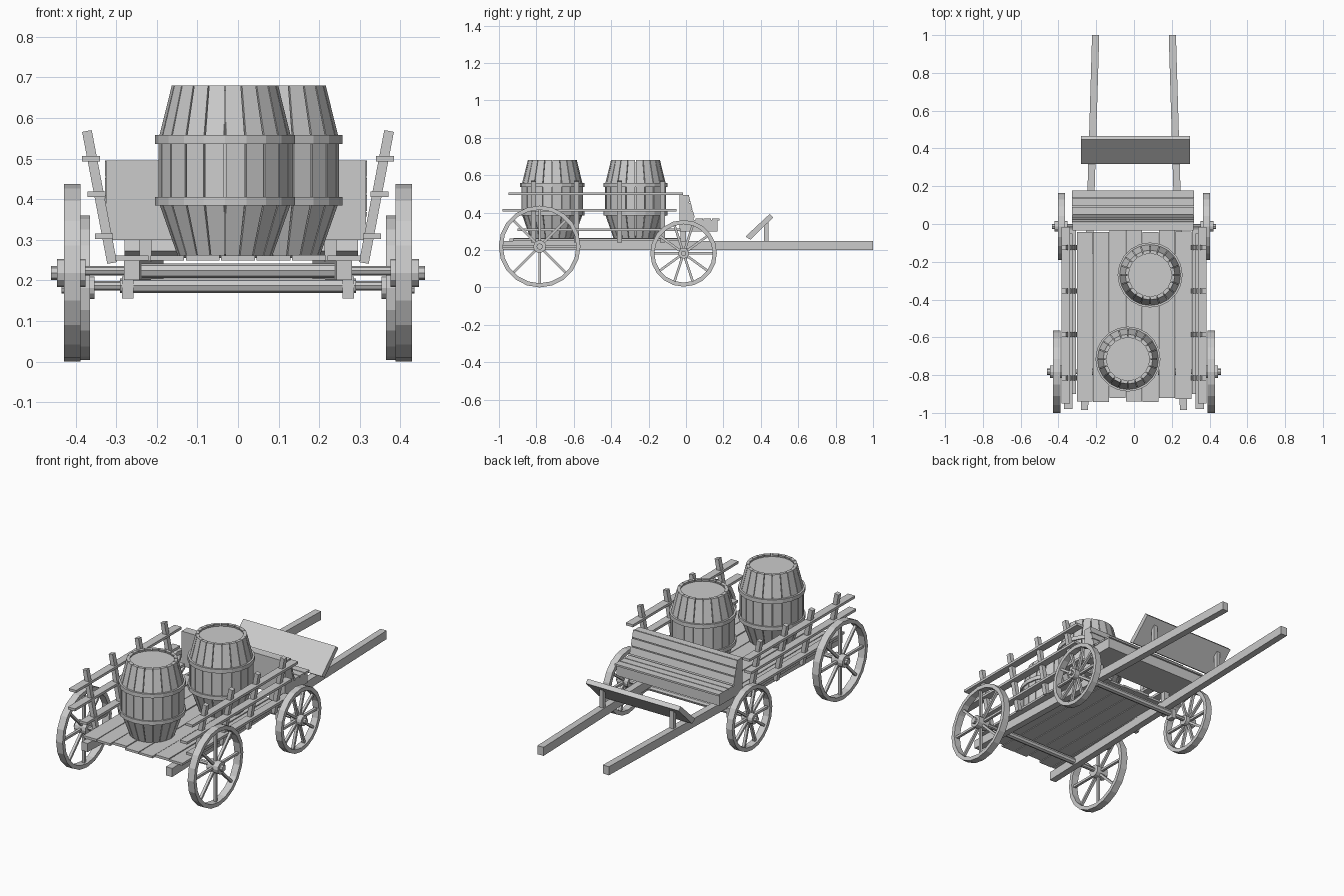
import bpy, bmesh, random
from math import sin, cos, pi, radians
from mathutils import Vector

if "Cube" in bpy.data.objects:
    bpy.data.objects.remove(bpy.data.objects["Cube"])

random.seed(4)


def finish(name, bm):
    bmesh.ops.recalc_face_normals(bm, faces=bm.faces)
    me = bpy.data.meshes.new(name)
    bm.to_mesh(me)
    bm.free()
    ob = bpy.data.objects.new(name, me)
    bpy.context.collection.objects.link(ob)
    return ob


def hexa(bm, a, b):
    """Solid between two matching polygon loops."""
    va = [bm.verts.new(p) for p in a]
    vb = [bm.verts.new(p) for p in b]
    n = len(a)
    bm.faces.new(va)
    bm.faces.new(vb[::-1])
    for i in range(n):
        j = (i + 1) % n
        bm.faces.new((va[i], vb[i], vb[j], va[j]))


def add_box(bm, x0, x1, y0, y1, z0, z1):
    ring = [(x0, y0), (x1, y0), (x1, y1), (x0, y1)]
    hexa(bm, [(x, y, z0) for x, y in ring], [(x, y, z1) for x, y in ring])


def box(name, *d):
    bm = bmesh.new()
    add_box(bm, *d)
    return finish(name, bm)


def add_beam(bm, p, q, w, h, up=(0, 0, 1)):
    """Rectangular bar from p to q; h is measured along up."""
    p, q = Vector(p), Vector(q)
    d = (q - p).normalized()
    s = d.cross(Vector(up)).normalized()
    u = s.cross(d)
    off = [s * (w / 2 * i) + u * (h / 2 * j) for i, j in ((-1, -1), (1, -1), (1, 1), (-1, 1))]
    hexa(bm, [p + o for o in off], [q + o for o in off])


def beam(name, *a, **k):
    bm = bmesh.new()
    add_beam(bm, *a, **k)
    return finish(name, bm)


def prism(name, profile, x0, x1):
    """Extrude a (y, z) profile along x."""
    bm = bmesh.new()
    hexa(bm, [(x0, y, z) for y, z in profile], [(x1, y, z) for y, z in profile])
    return finish(name, bm)


def add_ring(bm, profile, n, place):
    """Revolve a closed (radius, height) profile; place maps (r, angle, h) to a point."""
    rings = [[bm.verts.new(place(r, 2 * pi * i / n, h)) for r, h in profile] for i in range(n)]
    m = len(profile)
    for i in range(n):
        a, b = rings[i], rings[(i + 1) % n]
        for k in range(m):
            bm.faces.new((a[k], a[(k + 1) % m], b[(k + 1) % m], b[k]))


def add_rod(bm, x0, x1, y, z, r, n=10):
    hexa(bm, *[[(x, y + r * cos(2 * pi * i / n), z + r * sin(2 * pi * i / n)) for i in range(n)]
               for x in (x0, x1)])


def wheel(name, s, x0, x1, y, z, r, hub_r, spokes):
    bm = bmesh.new()
    t = 0.022
    add_ring(bm, [(r - t, x0), (r, x0), (r, x1), (r - t, x1)], 20,
             lambda q, a, h: (s * h, y + q * cos(a), z + q * sin(a)))
    xm = s * (x0 + x1) / 2
    for i in range(spokes):
        a = 2 * pi * i / spokes
        d = Vector((0, cos(a), sin(a)))
        c = Vector((xm, y, z))
        add_beam(bm, c + d * hub_r * 0.7, c + d * (r - t * 0.6), 0.013, 0.015, up=(1, 0, 0))
    add_rod(bm, s * (x0 - 0.012), s * (x1 + 0.018), y, z, hub_r, 12)
    add_rod(bm, s * x1, s * (x1 + 0.032), y, z, hub_r * 0.5, 8)
    return finish(name, bm)


RY, RZ, FY, FZ = -0.7825, 0.2185, -0.013, 0.182

# Wheels, shafts and axle collars
for s, side in ((-1, "left"), (1, "right")):
    wheel("rear_wheel_" + side, s, 0.388, 0.428, RY, RZ, 0.2185, 0.034, 8)
    wheel("front_wheel_" + side, s, 0.365, 0.402, FY, FZ, 0.178, 0.028, 10)
    beam("shaft_" + side, (s * 0.262, -0.985, 0.225), (s * 0.203, 1, 0.225), 0.038, 0.048)
    box("axle_collar_" + side, *sorted((s * 0.257, s * 0.285)), FY - 0.02, FY + 0.02, 0.155, 0.21)

# Axles: thick centre bar with thin ends
for name, y, z, half, end in (("rear_axle", RY, 0.224, 0.24, 0.40), ("front_axle", FY, 0.187, 0.29, 0.38)):
    bm = bmesh.new()
    add_rod(bm, -half, half, y, z, 0.018, 8)
    add_rod(bm, -end, end, y, z, 0.012, 8)
    finish(name, bm)

# Bed planks with uneven ends
for i in range(7):
    x = -0.305 + i * 0.0872
    box(f"bed_plank_{i + 1}", x + 0.002, x + 0.085, -0.935 + random.uniform(-0.012, 0.015),
        -0.035 + random.uniform(-0.008, 0.008), 0.249, 0.262 + random.uniform(-0.002, 0.002))

# Slanted side posts and flat rails
for s, side in ((-1, "left"), (1, "right")):
    bm = bmesh.new()
    for k in range(4):
        y = -0.815 + 0.23 * k
        add_beam(bm, (s * 0.31, y, 0.243), (s * 0.372, y, 0.568), 0.024, 0.026, up=(0, 1, 0))
    finish("side_posts_" + side, bm)
    for j, (x, z, y0, y1) in enumerate(((0.33, 0.309, -0.90, -0.03), (0.348, 0.412, -0.98, -0.05),
                                        (0.362, 0.5, -0.95, -0.015))):
        box(f"side_rail_{side}_{j + 1}", s * x - 0.022, s * x + 0.022, y0, y1, z - 0.007, z + 0.007)

# Driver's bench: solid body with slats on seat and back
prism("bench", [(-0.035, 0.3), (0.168, 0.3), (0.168, 0.36), (0.042, 0.36), (0.006, 0.495), (-0.035, 0.495)],
      -0.325, 0.315)
for i in range(3):
    y = 0.05 + i * 0.044
    box(f"seat_slat_{i + 1}", -0.328, 0.318, y, y + 0.04, 0.358, 0.368)
bm = bmesh.new()
lo, hi = Vector((0, 0.043, 0.37)), Vector((0, 0.009, 0.497))
for i in range(3):
    c = lo.lerp(hi, (i + 0.5) / 3)
    add_beam(bm, c + Vector((-0.328, 0, 0)), c + Vector((0.318, 0, 0)), 0.009, 0.039, up=hi - lo)
finish("backrest_slats", bm)
for s, side in ((-1, "left"), (1, "right")):
    box("bench_support_" + side, s * 0.228 - 0.015, s * 0.228 + 0.015, -0.03, 0.0, 0.245, 0.305)

# Tilted footboard on two pegs
prism("footboard", [(0.318, 0.272), (0.345, 0.255), (0.466, 0.374), (0.447, 0.392)], -0.28, 0.296)
for s, side in ((-1, "left"), (1, "right")):
    box("footboard_peg_" + side, s * 0.218 - 0.012, s * 0.218 + 0.012, 0.418, 0.44, 0.24, 0.352)


# Barrels: separate staves round a core, with two hoops
def barrel(name, cx, cy):
    def place(r, a, h):
        return (cx + r * cos(a), cy + r * sin(a), h)
    outer = [(0.117, 0.262), (0.164, 0.395), (0.164, 0.547), (0.131, 0.68)]
    shell = outer + [(r - 0.018, h) for r, h in outer[::-1]]
    bm = bmesh.new()
    n = 20
    for i in range(n):
        a0, a1 = 2 * pi * i / n + 0.012, 2 * pi * (i + 1) / n - 0.012
        p, q = ([bm.verts.new(place(r, a, h)) for r, h in shell] for a in (a0, a1))
        m = len(shell)
        for k in range(m):
            bm.faces.new((p[k], p[(k + 1) % m], q[(k + 1) % m], q[k]))
        for k in range(3):
            for v in (p, q):
                bm.faces.new((v[k], v[k + 1], v[m - 2 - k], v[m - 1 - k]))
    finish(name + "_staves", bm)
    bm = bmesh.new()
    core = [(0.108, 0.264), (0.155, 0.395), (0.155, 0.547), (0.124, 0.668)]
    loops = [[bm.verts.new(place(r, 2 * pi * i / n, h)) for i in range(n)] for r, h in core]
    for a, b in zip(loops, loops[1:]):
        for i in range(n):
            bm.faces.new((a[i], a[(i + 1) % n], b[(i + 1) % n], b[i]))
    bm.faces.new(loops[0])
    bm.faces.new(loops[-1])
    finish(name + "_core_and_lid", bm)
    bm = bmesh.new()
    for z in (0.395, 0.547):
        add_ring(bm, [(0.158, z - 0.011), (0.172, z - 0.011), (0.172, z + 0.011), (0.158, z + 0.011)], n, place)
    finish(name + "_hoops", bm)


barrel("front_barrel", 0.085, -0.27)
barrel("rear_barrel", -0.032, -0.715)
